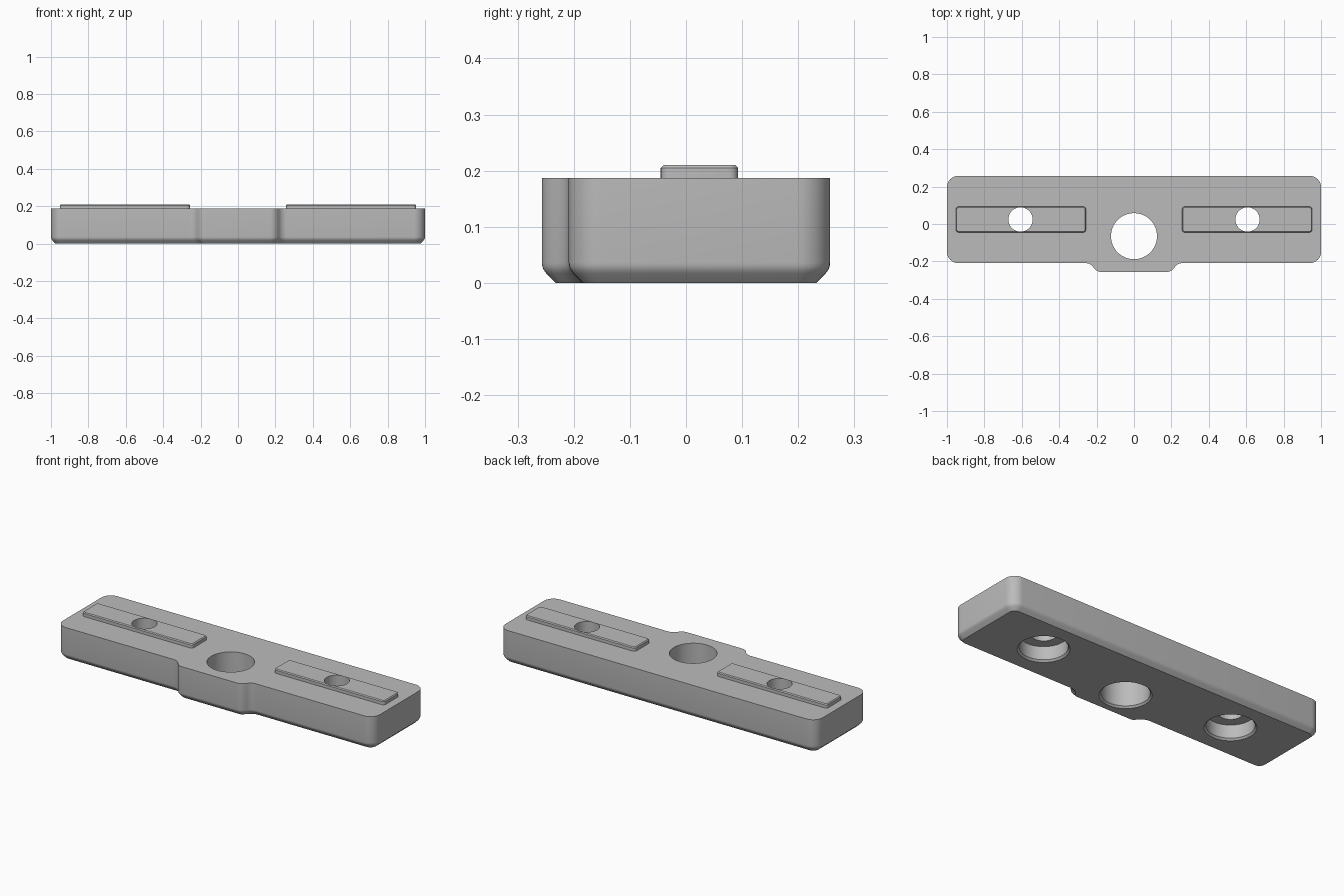
import bpy, bmesh, math
from mathutils import Vector

if "Cube" in bpy.data.objects:
    bpy.data.objects.remove(bpy.data.objects["Cube"])

TOP, RAIL_TOP = 0.187, 0.21
HOLE_X, HOLE_Y = 0.607, 0.024

grey = bpy.data.materials.new("plain grey")
grey.use_nodes = True
grey.diffuse_color = (0.5, 0.5, 0.5, 1)
grey.node_tree.nodes["Principled BSDF"].inputs["Base Color"].default_value = (0.5, 0.5, 0.5, 1)


def rounded(corners, steps=8):
    """Counter-clockwise outline of filleted (x, y, radius) corners, with outward normals."""
    out = []
    for i, (x, y, r) in enumerate(corners):
        p = Vector((x, y))
        before = (p - Vector(corners[i - 1][:2])).normalized()
        after = (Vector(corners[(i + 1) % len(corners)][:2]) - p).normalized()
        turn = before.angle_signed(after) * -1
        sign = 1 if turn > 0 else -1
        start = p - before * r * math.tan(abs(turn) / 2)
        n0 = Vector((before.y, -before.x))
        centre = start - n0 * r * sign
        a0 = math.atan2(n0.y, n0.x)
        for k in range(steps + 1):
            a = a0 + turn * k / steps
            n = Vector((math.cos(a), math.sin(a)))
            out.append((centre + n * r * sign, n))
    return out


def circle(x, y, r, steps=64):
    normals = [Vector((math.cos(a), math.sin(a)))
               for a in (2 * math.pi * k / steps for k in range(steps))]
    return [(Vector((x, y)) + n * r, n) for n in normals]


def loft(name, outline, layers):
    """Solid from one outline repeated at (inset, height) layers."""
    bm = bmesh.new()
    rings = [[bm.verts.new((*(p - n * inset), z)) for p, n in outline] for inset, z in layers]
    for low, high in zip(rings, rings[1:]):
        for i in range(len(low)):
            bm.faces.new((low[i - 1], low[i], high[i], high[i - 1]))
    bm.faces.new(rings[0][::-1])
    bm.faces.new(rings[-1])
    bmesh.ops.recalc_face_normals(bm, faces=bm.faces)
    mesh = bpy.data.meshes.new(name)
    bm.to_mesh(mesh)
    bm.free()
    mesh.materials.append(grey)
    obj = bpy.data.objects.new(name, mesh)
    bpy.context.collection.objects.link(obj)
    return obj


def finish(obj, cutters):
    """Cut the holes and smooth the rounded sides."""
    bpy.ops.object.select_all(action='DESELECT')
    obj.select_set(True)
    bpy.context.view_layer.objects.active = obj
    for cutter in cutters:
        mod = obj.modifiers.new("hole", 'BOOLEAN')
        mod.operation, mod.solver, mod.object = 'DIFFERENCE', 'EXACT', cutter
        bpy.ops.object.modifier_apply(modifier=mod.name)
    bpy.ops.object.shade_smooth_by_angle(angle=math.radians(28))


# Bar outline: rounded rectangle with a shallow bump on the front
half = [(0.197, -0.257, 0.05), (0.235, -0.209, 0.05), (1, -0.209, 0.06), (1, 0.257, 0.06)]
corners = half + [(-x, y, r) for x, y, r in reversed(half)]
bar = loft("bar_body", rounded(corners),
           [(0.025, 0), (0.0085, 0.0165), (0.0035, 0.023), (0.001, 0.029), (0, 0.036), (0, TOP)])

# Central hole, flared at the bottom edge
centre_cut = loft("centre_hole_cutter", circle(0, -0.065, 0.123),
                  [(-0.02, -0.01), (0, 0.01), (0, 0.3)])

# Raised rails with counterbored screw holes
rails, cutters = [], [centre_cut]
for side, s in (("left", 1), ("right", -1)):
    x0, x1 = sorted((s * 0.257, s * 0.953))
    y0, y1 = HOLE_Y - 0.069, HOLE_Y + 0.069
    r = 0.016
    outline = rounded([(x0, y0, r), (x1, y0, r), (x1, y1, r), (x0, y1, r)], 5)
    rail = loft(side + "_rail", outline, [(0, TOP - 0.002), (0, RAIL_TOP - 0.005), (0.005, RAIL_TOP)])
    cutter = loft(side + "_screw_cutter", circle(s * HOLE_X, HOLE_Y, 0.122),
                  [(-0.02, -0.01), (0, 0.01), (0, 0.085), (0.057, 0.085), (0.057, 0.3)])
    rails.append((rail, cutter))
    cutters.append(cutter)

finish(bar, cutters)
for rail, cutter in rails:
    finish(rail, [cutter])
for cutter in cutters:
    bpy.data.objects.remove(cutter)
